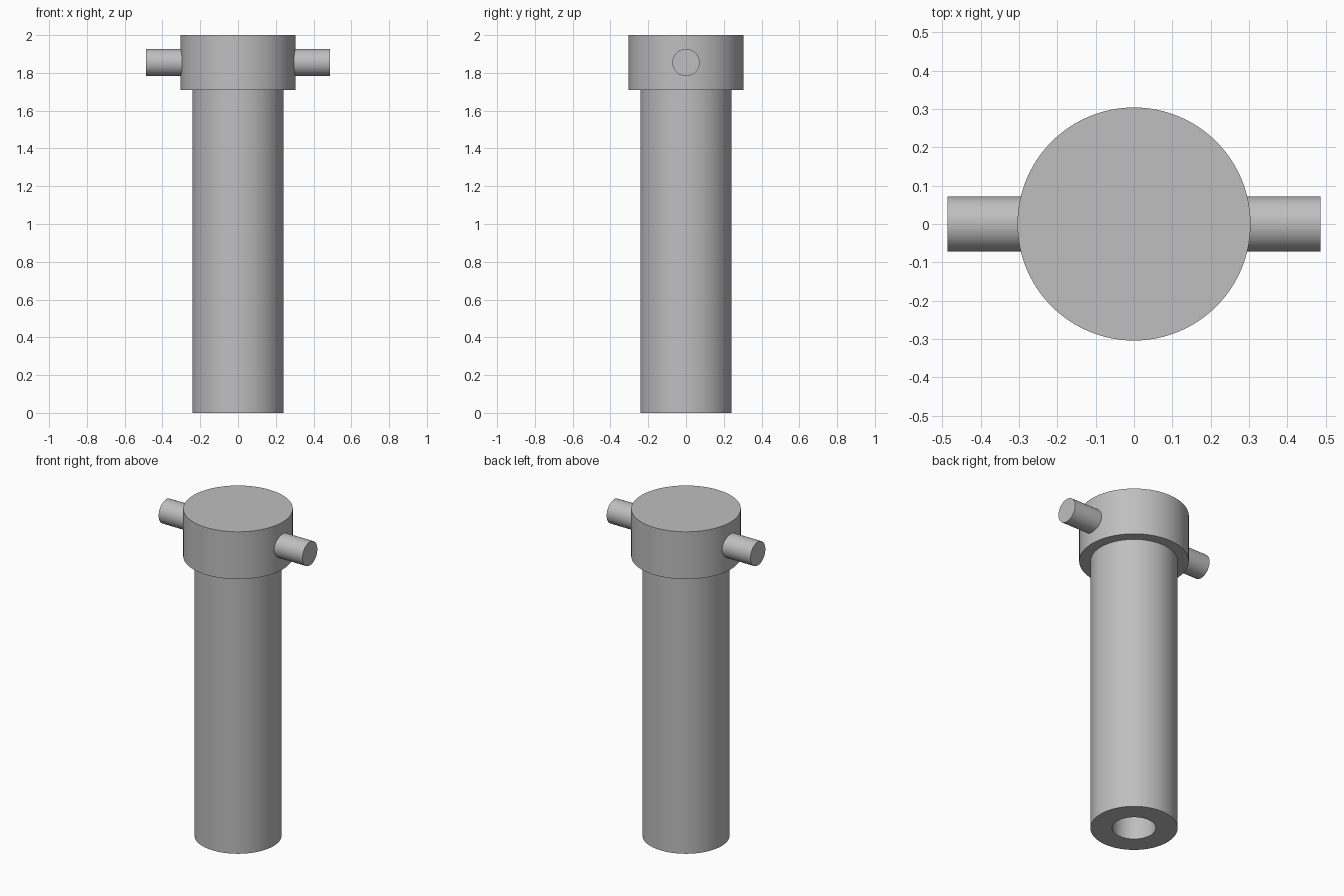
import bpy, bmesh, math
from mathutils import Matrix

cube = bpy.data.objects.get("Cube")
if cube:
    bpy.data.objects.remove(cube, do_unlink=True)

SEGMENTS = 96

steel = bpy.data.materials.new("grey_steel")
steel.use_nodes = True
colour = (0.52, 0.52, 0.52, 1)
steel.diffuse_color = colour
steel.node_tree.nodes["Principled BSDF"].inputs["Base Color"].default_value = colour


def lathe(name, profile, turn=Matrix()):
    """Revolve (radius, height) points around z, then apply the turn."""
    bm = bmesh.new()
    verts = [bm.verts.new((r, 0, z)) for r, z in profile]
    edges = [bm.edges.new(pair) for pair in zip(verts, verts[1:])]
    bmesh.ops.spin(bm, geom=verts + edges, axis=(0, 0, 1), cent=(0, 0, 0),
                   angle=math.tau, steps=SEGMENTS, use_duplicate=False)
    bmesh.ops.remove_doubles(bm, verts=bm.verts[:], dist=0.0001)
    bmesh.ops.recalc_face_normals(bm, faces=bm.faces[:])
    bm.transform(turn)
    mesh = bpy.data.meshes.new(name)
    bm.to_mesh(mesh)
    bm.free()
    mesh.materials.append(steel)
    obj = bpy.data.objects.new(name, mesh)
    bpy.context.collection.objects.link(obj)
    bpy.ops.object.select_all(action="DESELECT")
    obj.select_set(True)
    bpy.context.view_layer.objects.active = obj
    bpy.ops.object.shade_smooth_by_angle(angle=math.radians(30))
    return obj


# Head and hollow shaft, turned as one piece: bore, rim, shaft, shoulder, top
head_r, shaft_r, bore_r = 0.304, 0.242, 0.121
shoulder, top = 1.71, 2.0
lathe("headed_shaft", [(0, shoulder), (bore_r, shoulder), (bore_r, 0),
                       (shaft_r, 0), (shaft_r, shoulder),
                       (head_r, shoulder), (head_r, top), (0, top)])

# Cross pin through the head, lying along x
pin_r, pin_half = 0.072, 0.487
lathe("cross_pin", [(0, -pin_half), (pin_r, -pin_half), (pin_r, pin_half), (0, pin_half)],
      Matrix.Translation((0, 0, (shoulder + top) / 2)) @ Matrix.Rotation(math.pi / 2, 4, "Y"))
